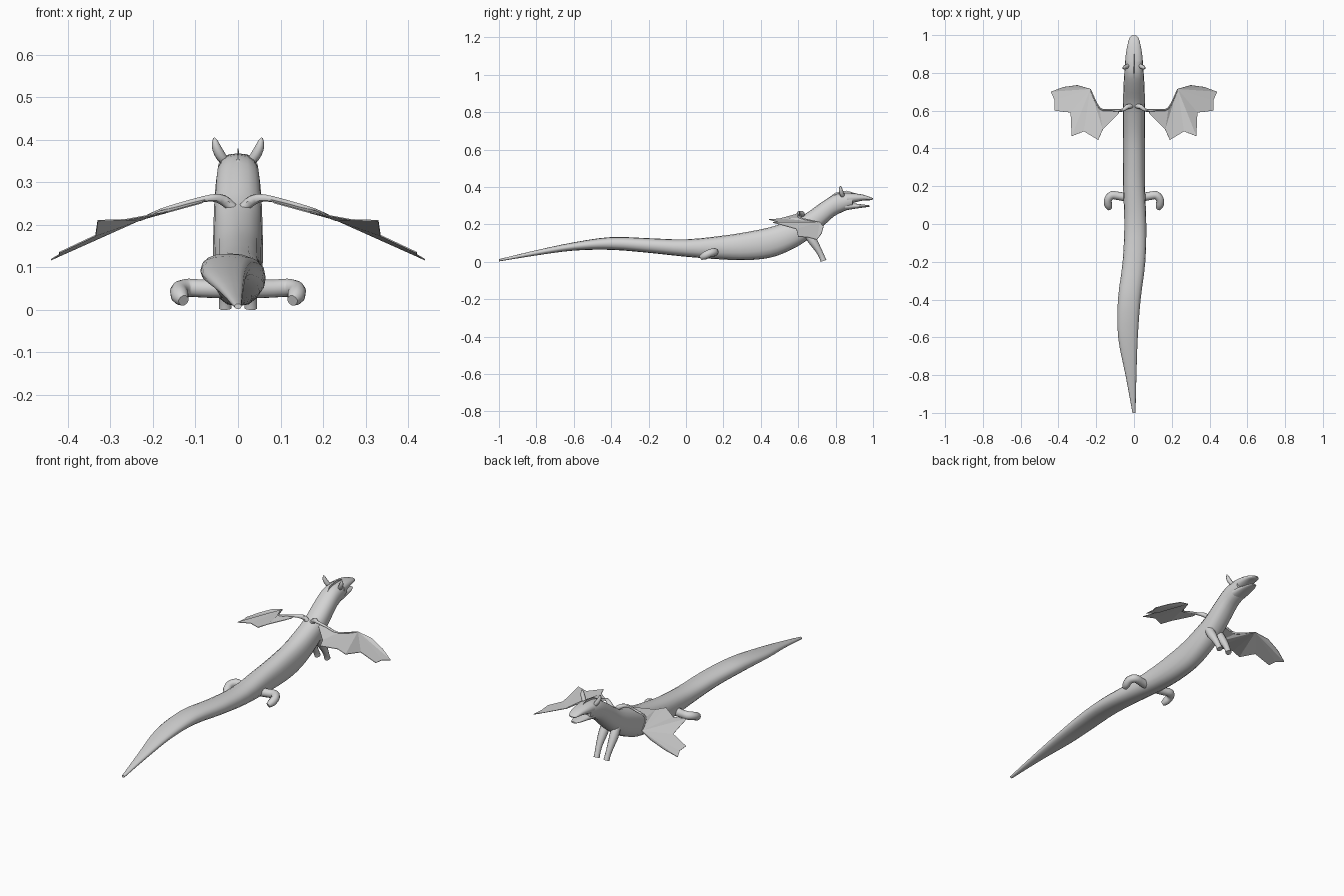
import bpy, bmesh, math
from mathutils import Vector

if "Cube" in bpy.data.objects:
    bpy.data.objects.remove(bpy.data.objects["Cube"])

skin = bpy.data.materials.new("pale grey skin")
skin.diffuse_color = (0.65, 0.65, 0.65, 1)
skin.use_nodes = True
skin.node_tree.nodes["Principled BSDF"].inputs["Base Color"].default_value = skin.diffuse_color


def finish(name, bm, mirror=False, smooth=True):
    bmesh.ops.recalc_face_normals(bm, faces=bm.faces)
    me = bpy.data.meshes.new(name)
    bm.to_mesh(me)
    bm.free()
    me.materials.append(skin)
    ob = bpy.data.objects.new(name, me)
    bpy.context.collection.objects.link(ob)
    if mirror:
        mod = ob.modifiers.new("mirror", 'MIRROR')
        mod.use_mirror_merge = False
    if smooth:
        bpy.ops.object.select_all(action='DESELECT')
        ob.select_set(True)
        bpy.context.view_layer.objects.active = ob
        bpy.ops.object.shade_smooth_by_angle(angle=math.radians(45))
    return ob


def refine(rows, steps):
    """Catmull-Rom interpolation of equal-length tuples."""
    out = []
    for i in range(len(rows) - 1):
        a, b = rows[max(i - 1, 0)], rows[i]
        c, d = rows[i + 1], rows[min(i + 2, len(rows) - 1)]
        for s in range(steps):
            t = s / steps
            out.append([0.5 * (2 * q + (r - p) * t + (2 * p - 5 * q + 4 * r - u) * t * t
                               + (3 * q - p - 3 * r + u) * t ** 3)
                        for p, q, r, u in zip(a, b, c, d)])
    return out + [list(rows[-1])]


def skin_rings(bm, rings):
    rings = [[bm.verts.new(p) for p in ring] for ring in rings]
    n = len(rings[0])
    for a, b in zip(rings, rings[1:]):
        for k in range(n):
            bm.faces.new((a[k], a[(k + 1) % n], b[(k + 1) % n], b[k]))
    bm.faces.new(rings[0])
    bm.faces.new(rings[-1])


def loft(name, rows, steps=3, sides=16, power=0.85):
    """Rows of y, centre x, bottom z, top z, half width."""
    rings = []
    for y, cx, zb, zt, hw in refine(rows, steps):
        ring = []
        for k in range(sides):
            a = 2 * math.pi * k / sides
            c, s = math.cos(a), math.sin(a)
            ring.append((cx + hw * math.copysign(abs(c) ** power, c), y,
                         (zb + zt) / 2 + (zt - zb) / 2 * math.copysign(abs(s) ** power, s)))
        rings.append(ring)
    bm = bmesh.new()
    skin_rings(bm, rings)
    return finish(name, bm)


def tube(name, rows, sides=10, steps=3):
    """Rows of x, y, z, radius; mirrored to the other side."""
    pts = refine(rows, steps)
    rings = []
    for i, p in enumerate(pts):
        d = Vector(pts[min(i + 1, len(pts) - 1)][:3]) - Vector(pts[max(i - 1, 0)][:3])
        d.normalize()
        up = Vector((0.3, 0.1, 1)) if abs(d.z) < 0.8 else Vector((1, 0, 0))
        u = d.cross(up).normalized()
        # keep the frame from twisting between neighbouring rings
        if rings:
            u = (last - d * last.dot(d)).normalized()
        last = u
        v = d.cross(u)
        rings.append([Vector(p[:3]) + p[3] * (u * math.cos(a) + v * math.sin(a))
                      for a in (2 * math.pi * k / sides for k in range(sides))])
    bm = bmesh.new()
    skin_rings(bm, rings)
    return finish(name, bm, mirror=True)


# Long body from tail tip to the back of the head
loft("body", [
    (-1.00, 0.000, 0.002, 0.014, 0.008),
    (-0.80, -0.016, 0.034, 0.062, 0.029),
    (-0.60, -0.032, 0.060, 0.104, 0.052),
    (-0.40, -0.025, 0.064, 0.132, 0.060),
    (-0.20, 0.000, 0.048, 0.126, 0.060),
    (0.00, 0.007, 0.027, 0.120, 0.058),
    (0.20, 0.000, 0.012, 0.140, 0.058),
    (0.33, 0.000, 0.009, 0.160, 0.058),
    (0.45, 0.000, 0.022, 0.185, 0.058),
    (0.55, 0.000, 0.058, 0.218, 0.059),
    (0.64, 0.000, 0.110, 0.258, 0.058),
    (0.72, 0.000, 0.178, 0.315, 0.056),
    (0.79, 0.000, 0.242, 0.358, 0.052),
    (0.85, 0.000, 0.272, 0.368, 0.048),
    (0.89, 0.000, 0.290, 0.367, 0.043),
])

# Open jaws
loft("upper_jaw", [
    (0.86, 0, 0.306, 0.368, 0.047),
    (0.90, 0, 0.317, 0.366, 0.043),
    (0.95, 0, 0.328, 0.358, 0.034),
    (0.985, 0, 0.329, 0.346, 0.024),
    (1.00, 0, 0.334, 0.340, 0.010),
])
loft("lower_jaw", [
    (0.85, 0, 0.274, 0.318, 0.043),
    (0.90, 0, 0.283, 0.312, 0.038),
    (0.95, 0, 0.290, 0.306, 0.028),
    (0.98, 0, 0.294, 0.302, 0.014),
])

# Thin crest along the crown
bm = bmesh.new()
side = [(0.74, 0.325), (0.80, 0.370), (0.86, 0.380), (0.92, 0.362), (0.84, 0.35)]
left = [bm.verts.new((-0.006 if z < 0.36 else -0.001, y, z)) for y, z in side]
right = [bm.verts.new((-v.co.x, v.co.y, v.co.z)) for v in left]
bm.faces.new(left)
bm.faces.new(right)
for k in range(5):
    j = (k + 1) % 5
    bm.faces.new((left[k], left[j], right[j], right[k]))
finish("head_crest", bm, smooth=False)

# Ears
tube("ear", [
    (0.024, 0.842, 0.345, 0.008),
    (0.038, 0.835, 0.358, 0.012),
    (0.050, 0.828, 0.380, 0.011),
    (0.054, 0.826, 0.396, 0.007),
    (0.056, 0.826, 0.405, 0.002),
], sides=8, steps=2)

# Front legs reach forward to the ground
tube("front_leg", [
    (0.030, 0.645, 0.165, 0.024),
    (0.033, 0.675, 0.115, 0.024),
    (0.033, 0.705, 0.068, 0.018),
    (0.031, 0.725, 0.030, 0.015),
    (0.030, 0.735, 0.005, 0.016),
])

# Hind legs sprawl sideways, with the feet turned back
tube("hind_leg", [
    (0.030, 0.140, 0.050, 0.024),
    (0.080, 0.148, 0.050, 0.022),
    (0.118, 0.152, 0.052, 0.022),
    (0.138, 0.128, 0.046, 0.021),
    (0.136, 0.100, 0.032, 0.021),
    (0.128, 0.080, 0.022, 0.013),
])

# Wing arms and shoulder lumps
tube("wing_arm", [
    (0.012, 0.625, 0.240, 0.012),
    (0.035, 0.620, 0.258, 0.013),
    (0.065, 0.602, 0.263, 0.008),
    (0.120, 0.604, 0.251, 0.006),
    (0.182, 0.612, 0.233, 0.005),
    (0.230, 0.712, 0.212, 0.003),
], sides=8, steps=3)

# Scalloped wing membrane, fanned from the wing tip joint
edge = [(0.30, 0.735, 0.188), (0.375, 0.725, 0.152), (0.44, 0.70, 0.118),
        (0.42, 0.655, 0.130), (0.42, 0.60, 0.135), (0.335, 0.59, 0.175),
        (0.33, 0.465, 0.210), (0.265, 0.49, 0.212), (0.19, 0.445, 0.226),
        (0.165, 0.50, 0.230), (0.182, 0.61, 0.233)]
bm = bmesh.new()
joint = bm.verts.new((0.23, 0.715, 0.212))
rim = [bm.verts.new(p) for p in edge]
for a, b in zip(rim, rim[1:]):
    bm.faces.new((joint, a, b))
elbow = bm.verts.new((0.075, 0.60, 0.260))
inner = bm.verts.new((0.085, 0.58, 0.252))
bm.faces.new((rim[-1], rim[-2], inner, elbow))
wing = finish("wing_membrane", bm, mirror=True, smooth=False)
thick = wing.modifiers.new("thickness", 'SOLIDIFY')
thick.thickness = 0.003
thick.offset = 0
